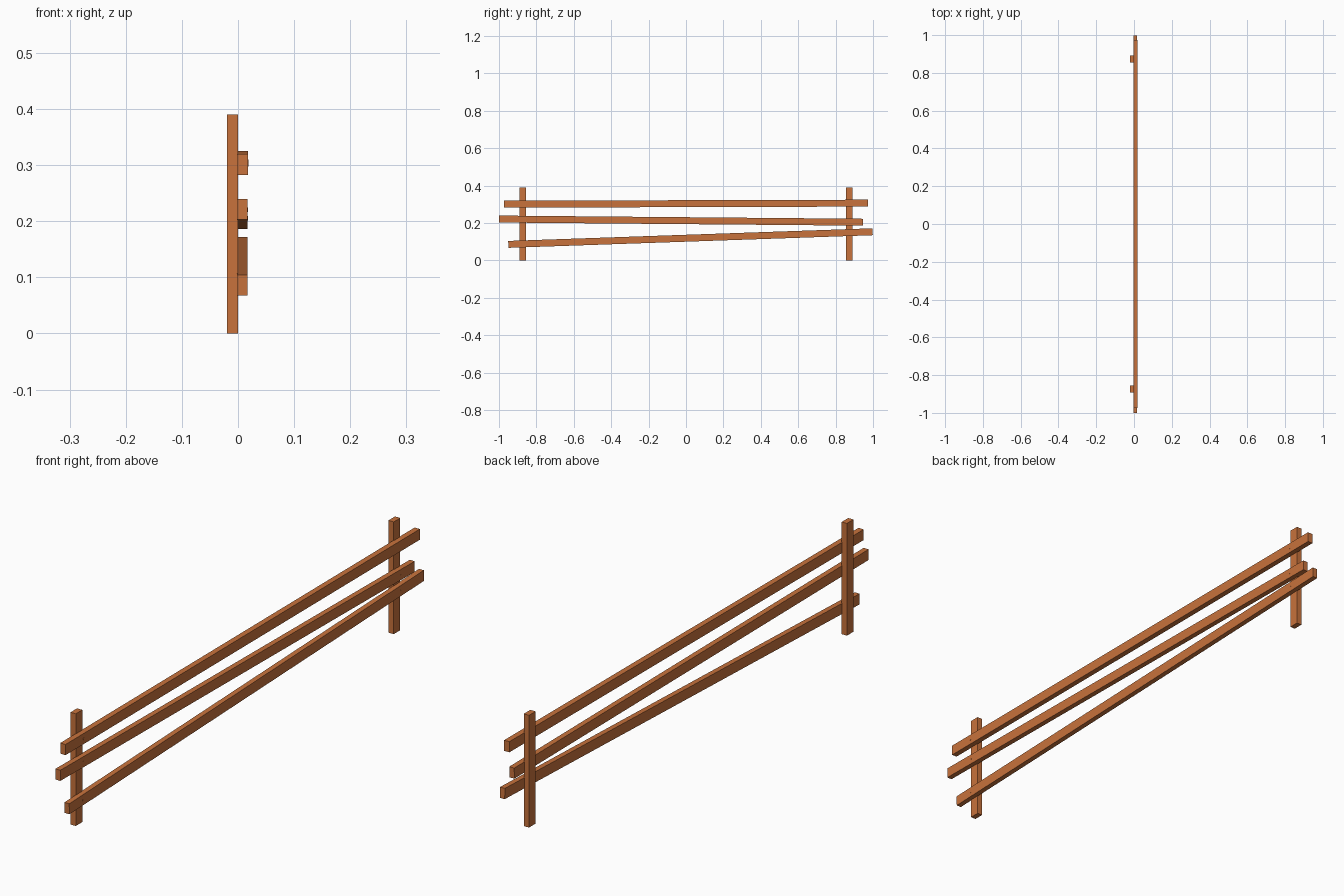
import bpy, math

if "Cube" in bpy.data.objects:
    bpy.data.objects.remove(bpy.data.objects["Cube"])

wood = bpy.data.materials.new("wood")
wood.diffuse_color = (0.58, 0.17, 0.045, 1)
wood.use_nodes = True
wood.node_tree.nodes["Principled BSDF"].inputs["Base Color"].default_value = wood.diffuse_color


def box(name, size, loc, tilt=0.0):
    bpy.ops.mesh.primitive_cube_add(size=1, location=loc)
    ob = bpy.context.object
    ob.name = name
    ob.scale = size
    ob.rotation_euler.x = tilt
    ob.data.materials.append(wood)
    return ob


def nail(name, loc):
    bpy.ops.mesh.primitive_cylinder_add(vertices=8, radius=0.004, depth=0.004,
                                        location=loc, rotation=(0, math.pi / 2, 0))
    ob = bpy.context.object
    ob.name = name
    ob.data.materials.append(wood)


# Upright posts
POST_Y = 0.873
for side, y in (("front", -POST_Y), ("back", POST_Y)):
    box(f"{side}_post", (0.02, 0.036, 0.39), (-0.01, y, 0.195))

# Slightly tilted rails: name, y start, y end, centre z start, centre z end, outer x
rails = [
    ("top_rail", -0.973, 0.973, 0.301, 0.3065, 0.018),
    ("middle_rail", -1.0, 0.946, 0.2215, 0.2045, 0.017),
    ("bottom_rail", -0.95, 0.998, 0.086, 0.1535, 0.0165),
]
for name, y0, y1, z0, z1, x1 in rails:
    x0 = -0.002
    length = math.hypot(y1 - y0, z1 - z0)
    slope = (z1 - z0) / (y1 - y0)
    box(name, (x1 - x0, length, 0.037),
        ((x0 + x1) / 2, (y0 + y1) / 2, (z0 + z1) / 2), math.atan(slope))
    # Nail heads where the rail meets each post
    for side, y in (("front", -POST_Y), ("back", POST_Y)):
        nail(f"{name}_{side}_nail", (x1 - 0.0015, y, z0 + slope * (y - y0)))
